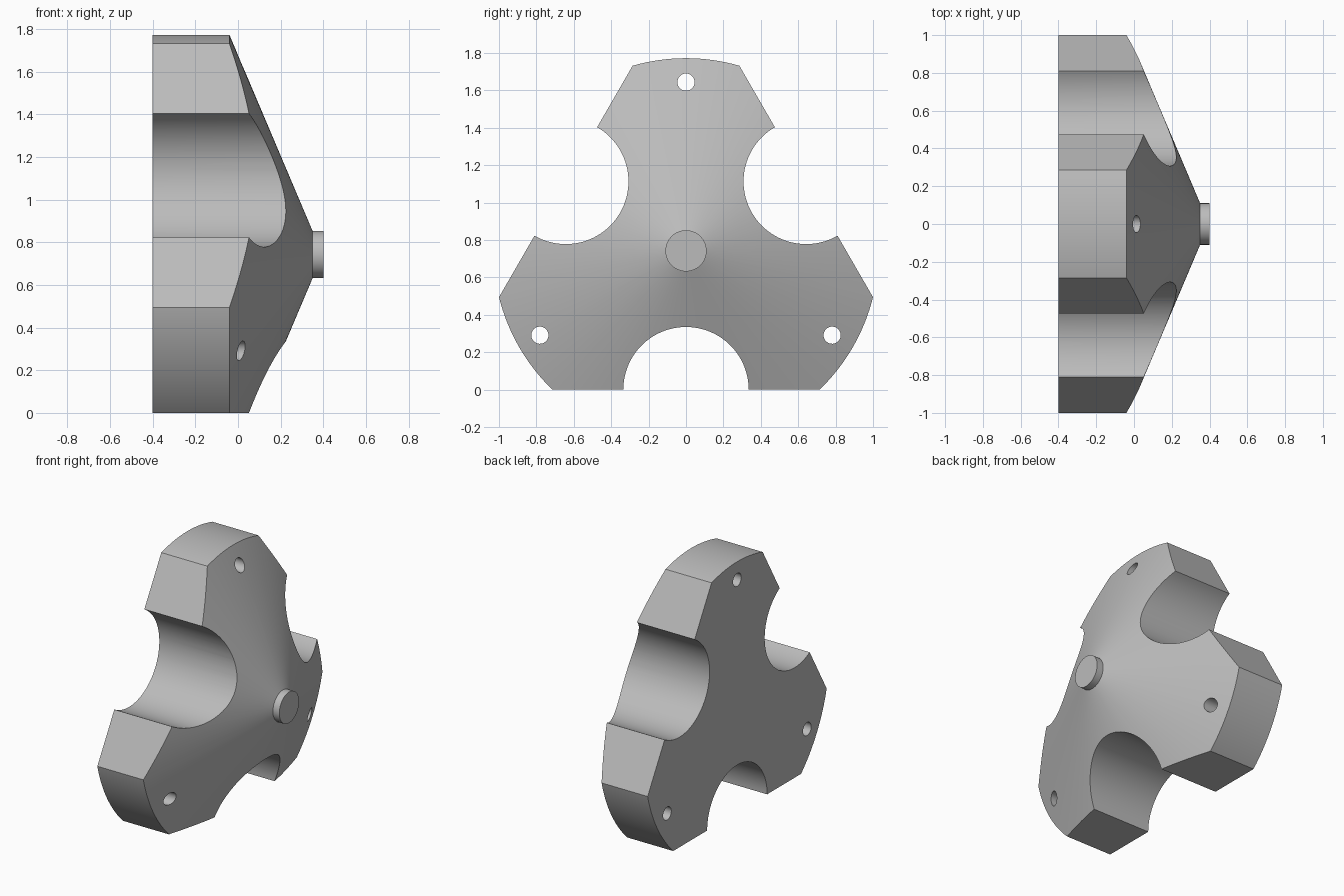
import bpy, bmesh
from math import sin, cos, pi, radians
from mathutils import Matrix, Vector

if "Cube" in bpy.data.objects:
    bpy.data.objects.remove(bpy.data.objects["Cube"], do_unlink=True)

CENTRE_Z = 0.742     # axis height, also distance from axis to the flats
RADIUS = 1.03
HUB_R = 0.11
SCALLOP_R = 0.335
HOLE_R = 0.046
HOLE_DIST = 0.902

grey = bpy.data.materials.new("plain grey")
grey.use_nodes = True
colour = (0.5, 0.5, 0.5, 1)
grey.diffuse_color = colour
grey.node_tree.nodes["Principled BSDF"].inputs["Base Color"].default_value = colour


def make_object(name, bm):
    bmesh.ops.recalc_face_normals(bm, faces=bm.faces)
    mesh = bpy.data.meshes.new(name)
    bm.to_mesh(mesh)
    bm.free()
    mesh.materials.append(grey)
    obj = bpy.data.objects.new(name, mesh)
    obj.location.z = CENTRE_Z
    bpy.context.collection.objects.link(obj)
    return obj


def lathe(name, profile, sides):
    """Closed solid turned around the x axis from (x, radius) pairs."""
    bm = bmesh.new()
    rings = [[bm.verts.new((x, r * sin(2 * pi * i / sides), r * cos(2 * pi * i / sides)))
              for i in range(sides)] for x, r in profile]
    for a, b in zip(rings, rings[1:]):
        for i in range(sides):
            j = (i + 1) % sides
            bm.faces.new((a[i], a[j], b[j], b[i]))
    bm.faces.new(rings[0])
    bm.faces.new(rings[-1])
    return make_object(name, bm)


def prism(bm, outline, angle):
    """Extrude a (y, z) outline along x, turned about the x axis."""
    turn = Matrix.Rotation(radians(angle), 3, 'X')
    face = bm.faces.new([bm.verts.new(turn @ Vector((-1, y, z))) for y, z in outline])
    new = bmesh.ops.extrude_face_region(bm, geom=[face])["geom"]
    bmesh.ops.translate(bm, vec=(2, 0, 0),
                        verts=[g for g in new if isinstance(g, bmesh.types.BMVert)])


def arc(cy, cz, r, turn, steps):
    return [(cy + r * cos(turn * i / steps), cz + r * sin(turn * i / steps))
            for i in range(steps + 1)]


# Cone-faced body
body = lathe("three_lobed_body", [(-0.4, RADIUS), (-0.04, RADIUS), (0.35, HUB_R)], 180)

# Cutter: flat with a half-round scallop on three sides, and a hole in each lobe
bm = bmesh.new()
scallop = arc(0, -CENTRE_Z, SCALLOP_R, pi, 48)
side = scallop + [(-0.9, -CENTRE_Z), (-0.9, -1.2), (0.9, -1.2), (0.9, -CENTRE_Z)]
hole = arc(0, HOLE_DIST, HOLE_R, 2 * pi, 32)[:-1]
for angle in (0, 120, 240):
    prism(bm, side, angle)
    prism(bm, hole, angle)
cutter = make_object("lobe_cutter", bm)
cutter.hide_render = True

cut = body.modifiers.new("cut lobes", 'BOOLEAN')
cut.operation = 'DIFFERENCE'
cut.solver = 'EXACT'
cut.object = cutter
bpy.context.view_layer.objects.active = body
bpy.ops.object.modifier_apply(modifier=cut.name)
bpy.data.objects.remove(cutter, do_unlink=True)

# Small round boss on the tip
hub = lathe("hub_boss", [(0.34, HUB_R), (0.4, HUB_R)], 64)

bpy.ops.object.select_all(action='DESELECT')
for obj in (body, hub):
    obj.select_set(True)
bpy.ops.object.shade_smooth_by_angle(angle=radians(20))
